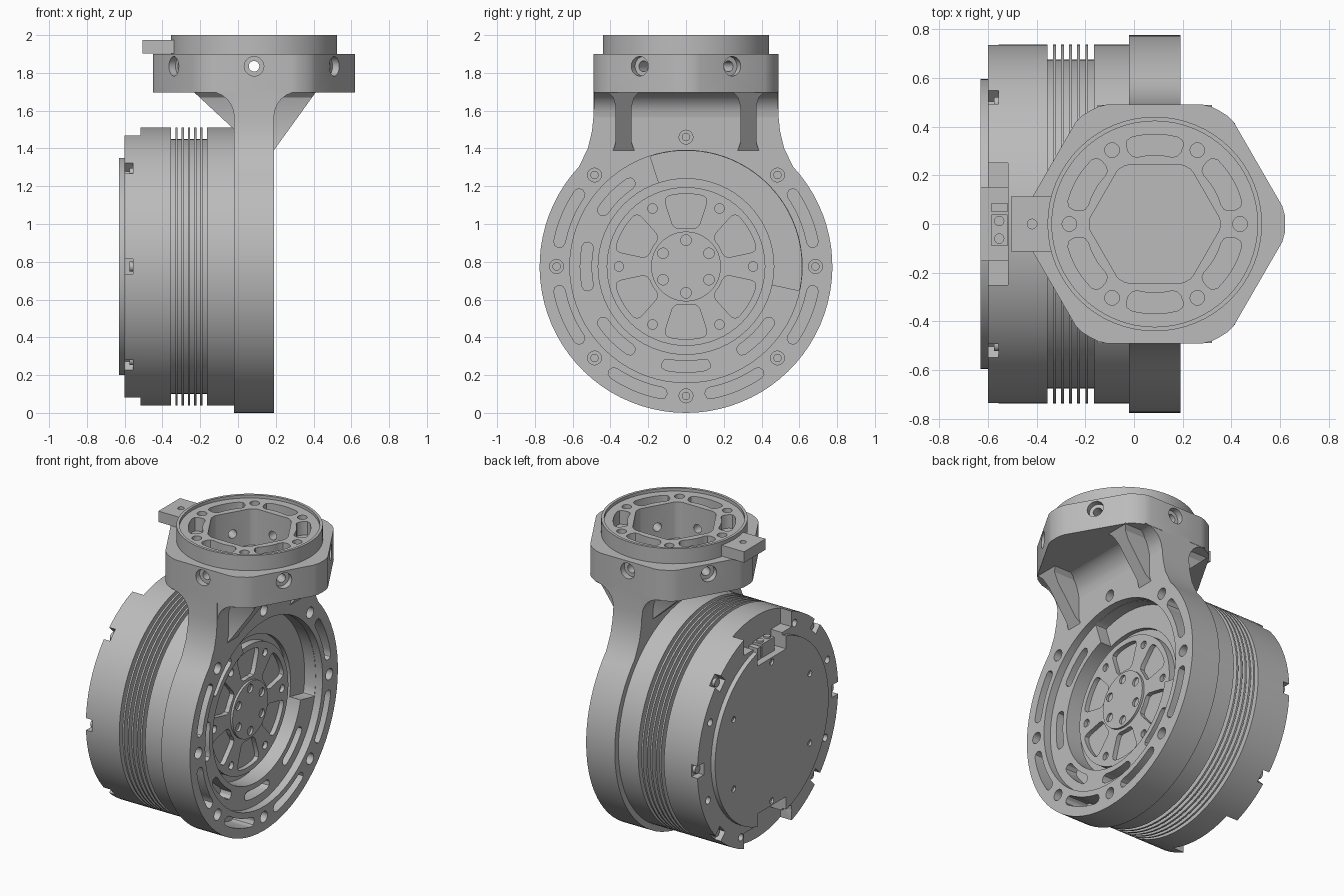
import bpy, bmesh
from math import sin, cos, radians, pi
from mathutils import Matrix, Vector

if "Cube" in bpy.data.objects:
    bpy.data.objects.remove(bpy.data.objects["Cube"])

AXIS_Z = 0.775
# Local frames: MOTOR extrudes along world x, FLANGE along world z
MOTOR = Matrix(((0, 0, 1, 0), (1, 0, 0, 0), (0, 1, 0, AXIS_Z), (0, 0, 0, 1)))
FLANGE = Matrix.Translation((0.085, 0, 0))
parts = []


# Outline helpers
def polar(r, deg):
    return (r * cos(radians(deg)), r * sin(radians(deg)))


def circle(r, at=(0, 0), n=20):
    return [(at[0] + r * cos(2 * pi * i / n), at[1] + r * sin(2 * pi * i / n)) for i in range(n)]


def rect(u0, u1, v0, v1):
    return [(u0, v0), (u1, v0), (u1, v1), (u0, v1)]


def arc(r, a0, a1, n=10):
    return [polar(r, a0 + (a1 - a0) * i / n) for i in range(n + 1)]


def sector(r0, r1, a0, a1, d, n=10):
    """Piece of a ring with corners rounded by d."""
    c1, c0 = d / r1 * 57.3, d / r0 * 57.3
    return (arc(r1, a0 + c1, a1 - c1, n)
            + [polar(r1 - 0.29 * d, a1 - 0.29 * c1), polar(r1 - d, a1),
               polar(r0 + d, a1), polar(r0 + 0.29 * d, a1 - 0.29 * c0)]
            + arc(r0, a1 - c0, a0 + c0, n)
            + [polar(r0 + 0.29 * d, a0 + 0.29 * c0), polar(r0 + d, a0),
               polar(r1 - d, a0), polar(r1 - 0.29 * d, a0 + 0.29 * c1)])


def soft_hexagon(apothem, flat, corner):
    pts = []
    for k in range(6):
        a = 30 + 60 * k
        r = apothem / cos(radians(flat))
        pts += [polar(r, a - flat), polar(r, a + flat)]
        pts += [polar(corner, a + flat + (60 - 2 * flat) * t / 4) for t in (1, 2, 3)]
    return pts


def around(count, start=0):
    return [start + 360 * i / count for i in range(count)]


# Solid helpers
def add_prism(bm, pts, lo, hi, frame):
    a = [bm.verts.new(frame @ Vector((u, v, lo))) for u, v in pts]
    b = [bm.verts.new(frame @ Vector((u, v, hi))) for u, v in pts]
    bm.faces.new(a[::-1])
    bm.faces.new(b)
    for i in range(len(pts)):
        j = (i + 1) % len(pts)
        bm.faces.new((a[i], a[j], b[j], b[i]))


def finish(name, bm, keep=True):
    bmesh.ops.recalc_face_normals(bm, faces=bm.faces)
    mesh = bpy.data.meshes.new(name)
    bm.to_mesh(mesh)
    bm.free()
    obj = bpy.data.objects.new(name, mesh)
    bpy.context.scene.collection.objects.link(obj)
    if keep:
        parts.append(obj)
    return obj


def solid(name, shapes, frame=MOTOR, keep=True):
    """shapes: (outline, low, high[, own frame])"""
    bm = bmesh.new()
    for s in shapes:
        add_prism(bm, s[0], s[1], s[2], s[3] if len(s) > 3 else frame)
    return finish(name, bm, keep)


def boolean(obj, shapes, frame=MOTOR, op='DIFFERENCE'):
    tool = solid("cutter", shapes, frame, keep=False)
    tool.hide_render = True
    mod = obj.modifiers.new("cut", 'BOOLEAN')
    mod.operation, mod.solver, mod.object = op, 'EXACT', tool
    bpy.context.view_layer.objects.active = obj
    bpy.ops.object.modifier_apply(modifier=mod.name)
    bpy.data.objects.remove(tool)


def holes(r, ring, angles, lo, hi, n=16):
    return [(circle(r, polar(ring, a), n), lo, hi) for a in angles]


# Motor drum with cooling fins, turned around x
profile = [(-0.517, 0), (-0.517, 0.737), (-0.355, 0.737), (-0.355, 0.675)]
for i in range(5):
    x = -0.332 + 0.033 * i
    profile += [(x, 0.675), (x, 0.737), (x + 0.012, 0.737), (x + 0.012, 0.675)]
profile += [(-0.165, 0.675), (-0.165, 0.737), (-0.01, 0.737), (-0.01, 0)]
bm = bmesh.new()
line = [bm.verts.new((x, 0, AXIS_Z + r)) for x, r in profile]
edges = [bm.edges.new(p) for p in zip(line, line[1:])]
bmesh.ops.spin(bm, geom=line + edges, cent=(0, 0, AXIS_Z), axis=(1, 0, 0), angle=2 * pi, steps=72)
bmesh.ops.remove_doubles(bm, verts=bm.verts, dist=0.0001)
finish("motor_drum", bm)

# Rear cap with connector bays, rim notches and screw holes
rim = [0, 45, 135, 180, 225, 315]
cap = solid("rear_cap", [(circle(0.737, n=72), -0.6, -0.515)])
boolean(cap, [(rect(-0.25, 0.25, 0.59, 0.9), -0.7, -0.5), (rect(-0.25, 0.25, -0.9, -0.59), -0.7, -0.5)])
bays = [(rect(-0.15, 0.15, 0.49, 0.8), -0.7, -0.5), (rect(-0.15, 0.15, -0.8, -0.49), -0.7, -0.5)]
boolean(cap, bays)
boolean(cap, [(rect(0.67, 0.8, -0.04, 0.04), -0.7, -0.555, MOTOR @ Matrix.Rotation(radians(a), 4, 'Z'))
              for a in rim] + holes(0.024, 0.665, around(8, 25), -0.7, -0.55))
solid("rim_screws", holes(0.027, 0.7, rim, -0.575, -0.55))

plate = solid("rear_plate", [(circle(0.595, n=72), -0.63, -0.598)])
boolean(plate, bays)
boolean(plate, holes(0.02, 0.46, around(6, 30), -0.7, -0.615, 12))

# Connector block in the upper bay
UP = Matrix.Translation((0, 0, AXIS_Z))
solid("connector", [(rect(-0.585, -0.52, -0.09, 0.04), 0.48, 0.58, UP),
                    (rect(-0.585, -0.52, 0.05, 0.087), 0.48, 0.57, UP)])
solid("connector_pins", [(circle(0.021, (-0.553, y)), 0.57, 0.592, UP) for y in (-0.06, 0.012)])

# Bracket plate with neck
side = [(0.52, 1.40), (0.498, 1.49), (0.49, 1.57), (0.49, 1.71)]
outline = arc(0.775, 137, 403, 60) + [(y, z - AXIS_Z) for y, z in side]
outline += [(-y, z - AXIS_Z) for y, z in reversed(side)]
bracket = solid("bracket_plate", [(outline, -0.02, 0.19)])
boolean(bracket, [(circle(0.615, n=72), 0.14, 0.3)])
boolean(bracket, [(sector(0.44, 0.613, -12, 108, 0.01, 24), 0.06, 0.3)])
boolean(bracket, [(circle(0.465, n=64), 0.03, 0.3)])
slots = [(sector(0.652, 0.712, a - 14, a + 14, 0.028), 0.04, 0.3)
         for a in around(8, 22.5) if not 60 < a < 120]
slots += [(sector(0.5, 0.56, a - 14, a + 14, 0.028), 0.06, 0.3) for a in (135, 180, 225, 270, 315)]
boolean(bracket, slots + holes(0.037, 0.685, around(8), 0.08, 0.3))
solid("bracket_screws", holes(0.022, 0.685, around(8), 0.06, 0.1))

# Output rotor and hub
rotor = solid("output_rotor", [(circle(0.42, n=64), 0.0, 0.075)])
boolean(rotor, [(sector(0.205, 0.385, a - 18, a + 18, 0.03), 0.045, 0.2) for a in around(6, 30)]
        + holes(0.025, 0.355, around(6), 0.05, 0.2))
hub = solid("output_hub", [(circle(0.185, n=48), 0.0, 0.09)])
boolean(hub, holes(0.028, 0.14, around(6, 30), 0.06, 0.2))
solid("hub_screws", holes(0.016, 0.14, around(6, 30), 0.05, 0.075, 6))

# Fillets from neck to flange
ACROSS = Matrix(((1, 0, 0, 0), (0, 0, -1, 0), (0, 1, 0, 0), (0, 0, 0, 1)))
for name, x, s in (("front_fillet", 0.18, 1), ("rear_fillet", -0.01, -1)):
    curve = [(x + s * (0.14 - 0.13 * cos(t * pi / 12)), 1.565 + 0.135 * sin(t * pi / 12)) for t in range(7)]
    solid(name, [([(x, 1.565)] + curve + [(x, 1.7)], -0.488, 0.488, ACROSS)])

# Flared gussets, trimmed to a slope on both sides
half = [(0.085, 1.70), (0.055, 1.67), (0.042, 1.62), (0.042, 1.43), (0.06, 1.38)]
for name, y in (("left_gusset", 0.33), ("right_gusset", -0.33)):
    pts = [(y + d, z) for d, z in half] + [(y - d, z) for d, z in reversed(half)]
    bm = bmesh.new()
    add_prism(bm, pts, -0.25, 0.45, Matrix.Translation((0, 0, -AXIS_Z)) @ MOTOR)
    for point, normal in (((0.19, 0, 1.39), (0.305, 0, -0.22)), ((-0.02, 0, 1.5), (-0.195, 0, -0.21))):
        cut = bmesh.ops.bisect_plane(bm, geom=bm.verts[:] + bm.edges[:] + bm.faces[:],
                                     plane_co=point, plane_no=normal, clear_outer=True)
        rim_edges = [e for e in cut["geom_cut"] if isinstance(e, bmesh.types.BMEdge)]
        bmesh.ops.holes_fill(bm, edges=rim_edges)
    finish(name, bm)

# Hexagonal flange with raised ring, cavity, pockets and radial bolt holes
flange = solid("flange", [(soft_hexagon(0.49, 22, 0.535), 1.695, 1.9)], FLANGE)
boolean(flange, [(circle(0.44, n=64), 1.85, 2.0)], FLANGE, 'UNION')
boolean(flange, [(circle(0.422, n=64), 1.98, 2.1)], FLANGE)
boolean(flange, [(soft_hexagon(0.242, 24, 0.268), 1.74, 2.1)], FLANGE)
boolean(flange, [(sector(0.283, 0.368, a - 20, a + 20, 0.03), 1.89, 2.1) for a in around(6, 30)]
        + holes(0.03, 0.35, around(6), 1.86, 2.1), FLANGE)
radial = [FLANGE @ Matrix.Translation((0, 0, 1.835)) @ Matrix.Rotation(radians(a), 4, 'Z')
          @ Matrix.Rotation(pi / 2, 4, 'Y') for a in around(6, 30)]
boolean(flange, [(circle(0.028), 0.2, 0.6, f) for f in radial])
boolean(flange, [(circle(0.052), 0.45, 0.6, f) for f in radial])

# Side tab
tab = solid("side_tab", [(rect(-0.505, -0.34, -0.113, 0.113), 1.903, 1.975)], Matrix())
boolean(tab, [(circle(0.02, (-0.418, 0)), 1.8, 2.1)], Matrix())

# One grey metal for everything
grey = bpy.data.materials.new("grey_metal")
grey.use_nodes = True
colour = (0.5, 0.5, 0.5, 1)
grey.diffuse_color = colour
grey.node_tree.nodes["Principled BSDF"].inputs["Base Color"].default_value = colour
bpy.ops.object.select_all(action='DESELECT')
for obj in parts:
    obj.data.materials.clear()
    obj.data.materials.append(grey)
    obj.select_set(True)
bpy.context.view_layer.objects.active = parts[0]
bpy.ops.object.shade_smooth_by_angle(angle=radians(30))
